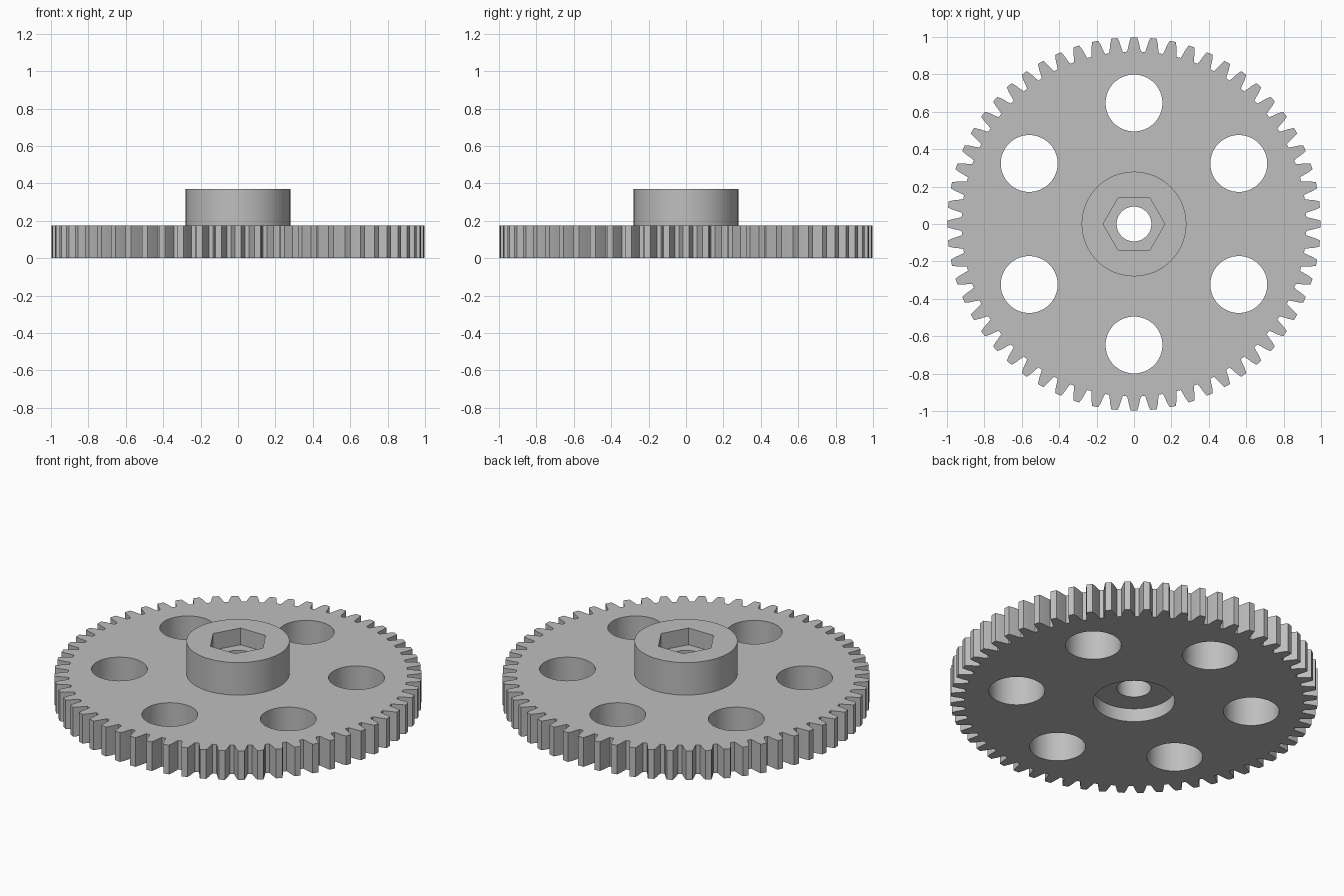
import bpy
import bmesh
from math import cos, sin, pi, radians

TEETH = 60
WHEEL_TOP = 0.175
HUB_TOP = 0.37
HUB_RADIUS = 0.28
BORE_RADIUS = 0.093
OVERCUT = 0.05

cube = bpy.data.objects.get("Cube")
if cube:
    bpy.data.objects.remove(cube, do_unlink=True)

grey = bpy.data.materials.new("plain grey")
grey.use_nodes = True
colour = (0.52, 0.52, 0.52, 1)
grey.diffuse_color = colour
grey.node_tree.nodes["Principled BSDF"].inputs["Base Color"].default_value = colour


def circle(radius, sides=64, x=0, y=0):
    angles = [2 * pi * i / sides for i in range(sides)]
    return [(x + radius * cos(a), y + radius * sin(a)) for a in angles]


def prism(name, outline, bottom, top):
    """Extrude a flat outline from one height to another."""
    bm = bmesh.new()
    face = bm.faces.new([bm.verts.new((x, y, bottom)) for x, y in outline])
    grown = bmesh.ops.extrude_face_region(bm, geom=[face])["geom"]
    verts = [v for v in grown if isinstance(v, bmesh.types.BMVert)]
    bmesh.ops.translate(bm, verts=verts, vec=(0, 0, top - bottom))
    bmesh.ops.recalc_face_normals(bm, faces=bm.faces)
    mesh = bpy.data.meshes.new(name)
    bm.to_mesh(mesh)
    bm.free()
    mesh.materials.append(grey)
    obj = bpy.data.objects.new(name, mesh)
    bpy.context.collection.objects.link(obj)
    return obj


def activate(obj):
    bpy.ops.object.select_all(action="DESELECT")
    obj.select_set(True)
    bpy.context.view_layer.objects.active = obj


def cut(obj, outline, bottom, top):
    """Remove a prism from an object and discard the cutter."""
    cutter = prism("cutter", outline, bottom, top)
    cutter.hide_render = True
    modifier = obj.modifiers.new("cut", "BOOLEAN")
    modifier.operation = "DIFFERENCE"
    modifier.solver = "EXACT"
    modifier.object = cutter
    activate(obj)
    bpy.ops.object.modifier_apply(modifier=modifier.name)
    bpy.data.objects.remove(cutter, do_unlink=True)


# Toothed wheel: each tooth flank as (radius, half width), root to tip
flank = [(0.922, 0.037), (0.945, 0.031), (0.97, 0.026), (0.998, 0.017)]
tooth = [(r, -w) for r, w in flank] + [(r, w) for r, w in reversed(flank)]
outline = []
for i in range(TEETH):
    a = 2 * pi * i / TEETH
    outline += [(r * cos(a + w / r), r * sin(a + w / r)) for r, w in tooth]
wheel = prism("toothed_wheel", outline, 0, WHEEL_TOP)

# Six lightening holes around the web
for i in range(6):
    a = radians(30 + 60 * i)
    hole = circle(0.152, 64, 0.647 * cos(a), 0.647 * sin(a))
    cut(wheel, hole, -OVERCUT, WHEEL_TOP + OVERCUT)

# Shaft bore and the round recess under the wheel
cut(wheel, circle(0.222), -OVERCUT, 0.08)
cut(wheel, circle(BORE_RADIUS), -OVERCUT, WHEEL_TOP + OVERCUT)

# Hub with a hexagonal socket above the bore
hub = prism("hub", circle(HUB_RADIUS), WHEEL_TOP, HUB_TOP)
cut(hub, circle(0.165, 6), 0.27, HUB_TOP + OVERCUT)
cut(hub, circle(BORE_RADIUS), WHEEL_TOP - OVERCUT, HUB_TOP + OVERCUT)

for part in (wheel, hub):
    activate(part)
    bpy.ops.object.shade_smooth_by_angle(angle=radians(25))
